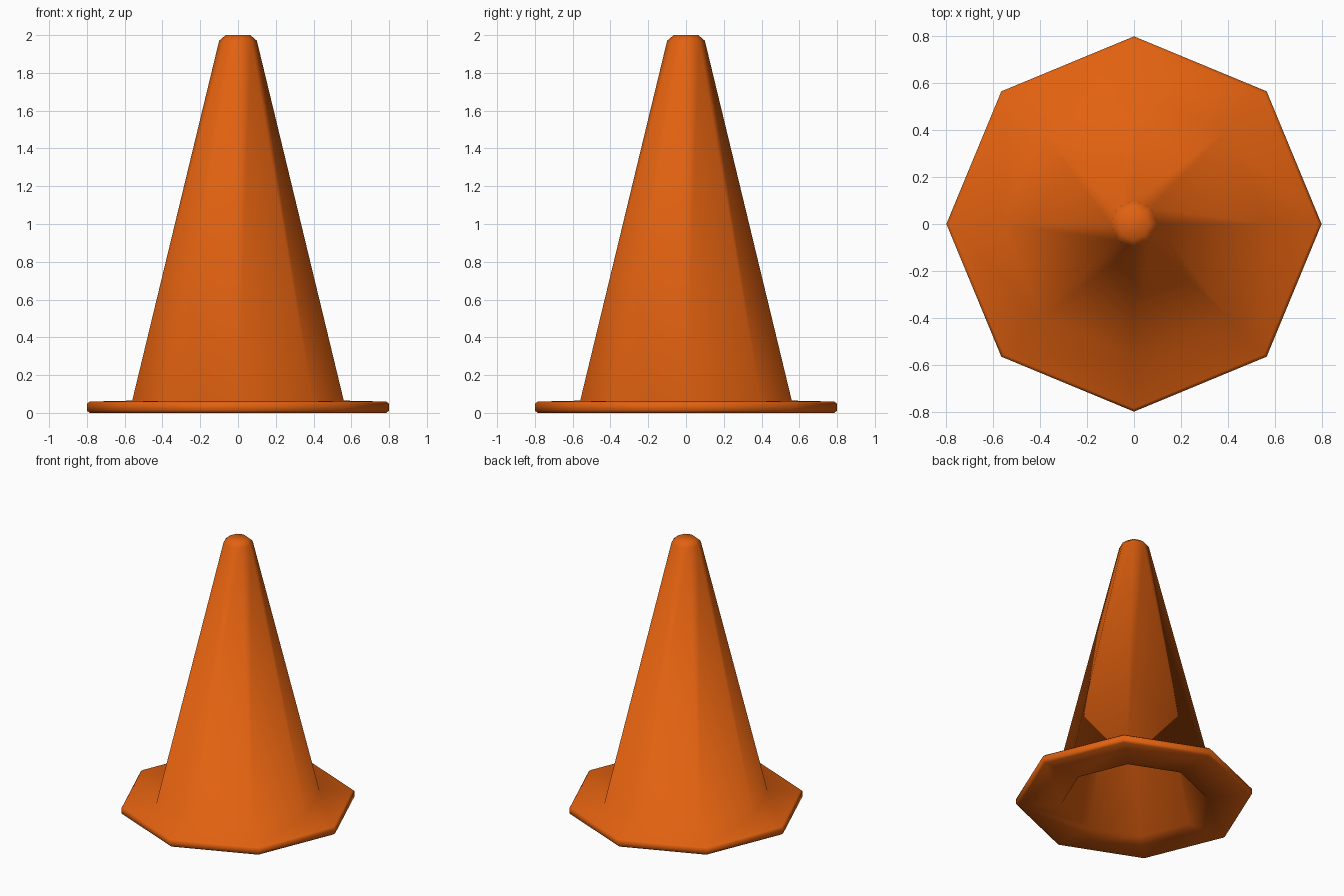
import bpy
import bmesh
from math import cos, sin, tau

cube = bpy.data.objects.get("Cube")
if cube:
    bpy.data.objects.remove(cube, do_unlink=True)

SIDES = 8

# Orange plastic
orange = bpy.data.materials.new("orange_plastic")
orange.use_nodes = True
colour = (0.76, 0.12, 0.005, 1)
orange.diffuse_color = colour
orange.node_tree.nodes["Principled BSDF"].inputs["Base Color"].default_value = colour


def lathe(name, profile):
    """Turn a (radius, height) profile into an octagonal shell, capped at both ends."""
    bm = bmesh.new()
    rings = []
    for r, z in profile:
        angles = [tau * i / SIDES for i in range(SIDES)]
        rings.append([bm.verts.new((r * cos(a), r * sin(a), z)) for a in angles])
    for low, high in zip(rings, rings[1:]):
        for i in range(SIDES):
            j = (i + 1) % SIDES
            bm.faces.new((low[i], low[j], high[j], high[i]))
    bm.faces.new(rings[0])
    bm.faces.new(rings[-1])
    bmesh.ops.recalc_face_normals(bm, faces=bm.faces)
    for face in bm.faces:
        face.smooth = True
    mesh = bpy.data.meshes.new(name)
    bm.to_mesh(mesh)
    bm.free()
    mesh.materials.append(orange)
    obj = bpy.data.objects.new(name, mesh)
    bpy.context.collection.objects.link(obj)
    return obj


# From the inside tip, down the hollow, around the rim and up to the outer tip
lathe("traffic_cone", [
    (0.05, 1.93),
    (0.49, 0.0),
    (0.785, 0.0),
    (0.8, 0.012),
    (0.8, 0.048),
    (0.785, 0.06),
    (0.56, 0.065),
    (0.1, 1.97),
    (0.065, 2.0),
])
